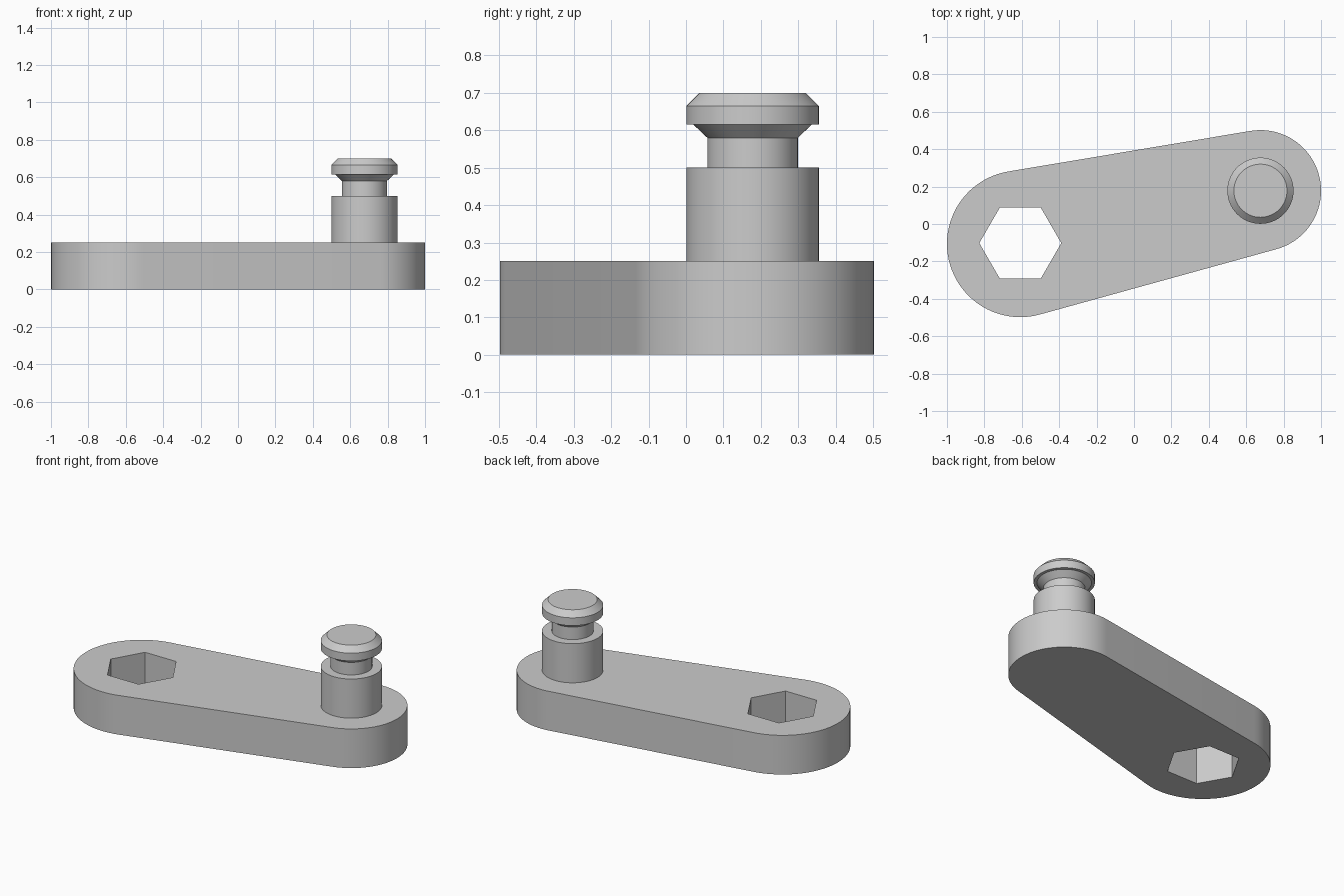
import bpy, bmesh
from math import atan2, acos, cos, sin, pi, hypot, radians

cube = bpy.data.objects.get("Cube")
if cube:
    bpy.data.objects.remove(cube, do_unlink=True)

GREY = (0.6, 0.6, 0.6, 1)
metal = bpy.data.materials.new("light grey")
metal.use_nodes = True
metal.diffuse_color = GREY
metal.node_tree.nodes["Principled BSDF"].inputs["Base Color"].default_value = GREY

HUB, HUB_R = (-0.608, -0.106), 0.392      # wide end with the hex socket
TIP, TIP_R = (0.676, 0.178), 0.324        # narrow end with the pin
THICK = 0.25


def arc(center, r, start, end, steps):
    return [(center[0] + r * cos(start + (end - start) * i / steps),
             center[1] + r * sin(start + (end - start) * i / steps))
            for i in range(steps + 1)]


def finish(name, bm):
    bmesh.ops.recalc_face_normals(bm, faces=bm.faces)
    mesh = bpy.data.meshes.new(name)
    bm.to_mesh(mesh)
    bm.free()
    mesh.materials.append(metal)
    obj = bpy.data.objects.new(name, mesh)
    bpy.context.collection.objects.link(obj)
    bpy.ops.object.select_all(action='DESELECT')
    obj.select_set(True)
    bpy.context.view_layer.objects.active = obj
    bpy.ops.object.shade_smooth_by_angle(angle=radians(25))
    return obj


def loop_edges(bm, points):
    vs = [bm.verts.new((x, y, 0)) for x, y in points]
    return [bm.edges.new((a, b)) for a, b in zip(vs, vs[1:] + vs[:1])]


# Crank arm: two end arcs joined by their tangents, with a hexagonal socket
dx, dy = TIP[0] - HUB[0], TIP[1] - HUB[1]
axis = atan2(dy, dx)
spread = acos((HUB_R - TIP_R) / hypot(dx, dy))
outline = (arc(TIP, TIP_R, axis - spread, axis + spread, 40)
           + arc(HUB, HUB_R, axis + spread, axis + 2 * pi - spread, 44))
socket = arc((HUB[0], HUB[1] + 0.004), 0.219, 0, 2 * pi, 6)[:-1]

bm = bmesh.new()
edges = loop_edges(bm, outline) + loop_edges(bm, socket)
bmesh.ops.triangle_fill(bm, use_beauty=True, use_dissolve=False, edges=edges)
result = bmesh.ops.extrude_face_region(bm, geom=bm.faces[:], use_keep_orig=True)
top = [v for v in result["geom"] if isinstance(v, bmesh.types.BMVert)]
bmesh.ops.translate(bm, verts=top, vec=(0, 0, THICK))
finish("crank_arm", bm)

# Handle pin: one turned profile of (radius, height)
profile = [(0, THICK), (0.177, THICK), (0.177, 0.5), (0.121, 0.5), (0.121, 0.58),
           (0.158, 0.615), (0.177, 0.615), (0.177, 0.665), (0.142, 0.7), (0, 0.7)]
bm = bmesh.new()
vs = [bm.verts.new((TIP[0] + r, TIP[1], z)) for r, z in profile]
line = [bm.edges.new(pair) for pair in zip(vs, vs[1:])]
bmesh.ops.spin(bm, geom=vs + line, cent=(*TIP, 0), axis=(0, 0, 1),
               angle=2 * pi, steps=64, use_duplicate=False)
bmesh.ops.remove_doubles(bm, verts=bm.verts, dist=0.0005)
finish("handle_pin", bm)
